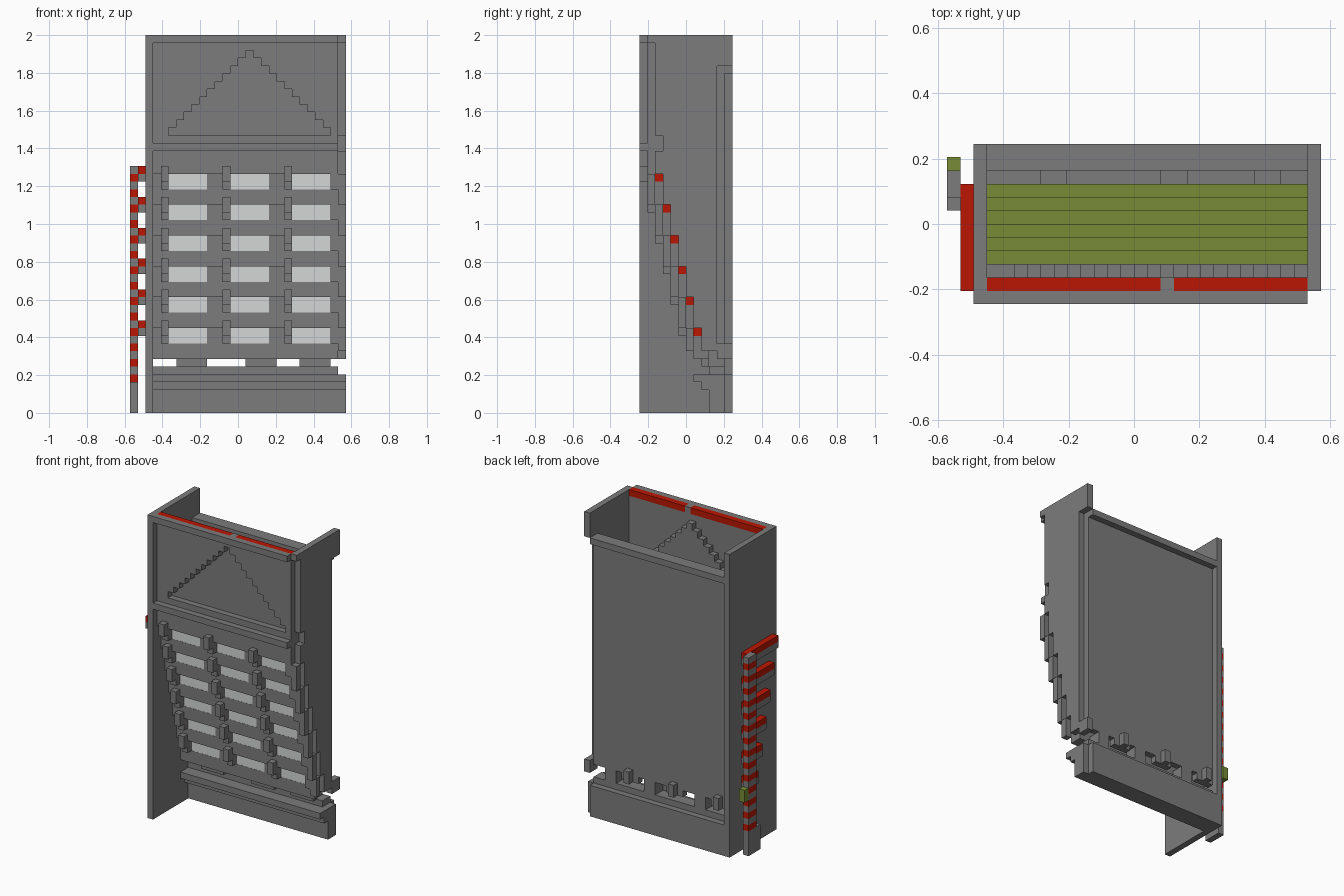
import bpy
import bmesh

U = 2 / 49  # one block

if "Cube" in bpy.data.objects:
    bpy.data.objects.remove(bpy.data.objects["Cube"])


def material(name, rgb):
    m = bpy.data.materials.new(name)
    m.use_nodes = True
    colour = (*rgb, 1)
    m.diffuse_color = colour
    m.node_tree.nodes["Principled BSDF"].inputs["Base Color"].default_value = colour
    return m


GREY = material("grey stone", (.2, .2, .2))
GLASS = material("pale glass", (.66, .68, .67))
RED = material("red", (.5, .008, .001))
GREEN = material("olive green", (.19, .26, .035))


def blocks(name, mat, boxes):
    """One object from boxes given as (x0, x1, y0, y1, z0, z1) in blocks."""
    bm = bmesh.new()
    for x0, x1, y0, y1, z0, z1 in boxes:
        cube = bmesh.ops.create_cube(bm, size=1)
        for v in cube["verts"]:
            v.co.x = ((x0 + x1) / 2 + v.co.x * (x1 - x0) - 14) * U
            v.co.y = ((y0 + y1) / 2 + v.co.y * (y1 - y0) - 6) * U
            v.co.z = ((z0 + z1) / 2 + v.co.z * (z1 - z0)) * U
    mesh = bpy.data.meshes.new(name)
    bm.to_mesh(mesh)
    bm.free()
    mesh.materials.append(mat)
    ob = bpy.data.objects.new(name, mesh)
    bpy.context.collection.objects.link(ob)
    return ob


LEVELS = range(6)

# Side walls; the left one follows the receding facade
blocks("right_wall", GREY, [(2, 3, 0, 12, 0, 49)])
wall = [(27, 28, 2, 10, 36, 45), (27, 28, 2, 12, 45, 48), (27, 28, 1, 12, 48, 49),
        (27, 28, 3, 10, 34, 36), (27, 28, 2, 10, 31, 34)]
wall += [(27, 28, 3 + n, 10, max(8, 27 - 4 * n), 31 - 4 * n) for n in LEVELS]
blocks("left_wall", GREY, wall)
blocks("left_wall_blades", GREY,
       [(27, 28, 1 + n, 2 + n, max(8, 27 - 4 * n), 31 - 4 * n) for n in LEVELS])

# Upper sign panel with a recessed stepped triangle
panel = [(3, 27, 1, 2, 31, 36), (3, 27, 1, 2, 47, 48)]
for r in range(11):
    panel += [(3, 5 + r, 1, 2, 36 + r, 37 + r), (26 - r, 27, 1, 2, 36 + r, 37 + r)]
blocks("sign_panel", GREY, panel)
blocks("sign_triangle", GREY, [(5 + r, 26 - r, 2, 3, 36 + r, 37 + r) for r in range(11)])
blocks("sign_triangle_shelf", GREY, [(3, 27, 2, 3, 34, 36)])
blocks("sign_lower_frame", GREY, [(3, 27, 0, 1, 34, 35)])
blocks("top_beam", GREY, [(3, 27, 0, 1, 48, 49), (16, 17, 1, 2, 48, 49)])
blocks("top_red_strips", RED, [(3, 16, 1, 2, 48, 49), (17, 27, 1, 2, 48, 49)])

# Window levels, each stepping back below the one above
windows = [(5, 10), (13, 18), (21, 26)]
mullions = [(3, 5), (10, 13), (18, 21)]
floors, carpets, panes, piers, teeth, lamps = [], [], [], [], [], []
for n in LEVELS:
    z = 29 - 4 * n
    floors.append((3, 27, 2 + n, 4 + n, z - 2, z))
    carpets.append((3, 27, 3 + n, 4 + n, z, z + .15))
    panes += [(a, b, 2.02 + n, 2.9 + n, z, z + 2) for a, b in windows]
    piers += [(a, b, 2 + n, 3 + n, z, z + 2) for a, b in mullions]
    piers += [(26, 27, 1 + n, 2 + n, z, z + 2), (26, 27, 2 + n, 3 + n, z, z + 1)]
    for a in (4, 12, 20):
        teeth += [(a, a + 1, n, 1 + n, z + 1, z + 3), (a, a + 1, 1 + n, 2 + n, z, z + 3)]
    lamps.append((26, 27, 2 + n, 3 + n, z + 1, z + 2))
blocks("floor_bands", GREY, floors)
blocks("green_floor_tops", GREEN, carpets)
blocks("window_panes", GLASS, panes)
blocks("window_piers", GREY, piers)
blocks("facade_teeth", GREY, teeth)
blocks("red_end_lamps", RED, lamps)

# Base with stepped ledge, and brackets carrying the body above the gap
blocks("base", GREY, [(3, 28, 9, 11, 0, 3), (3, 28, 8, 11, 3, 4), (3, 28, 7, 11, 4, 5),
                      (3, 27, 9, 11, 5, 6), (3, 27, 11, 12, 0, 5)])
brackets = []
for a, b in [(6, 10), (15, 19), (22, 26)]:
    brackets += [(a, b, 8, 9, 6, 8), (a + 1, b - 1, 9, 11, 6, 8)]
blocks("gap_brackets", GREY, brackets)

# Back panel, its lip and small rear blocks
blocks("back_panel", GREY, [(3, 27, 10, 11, 8, 45)])
blocks("back_lip", GREY, [(3, 27, 11, 12, 44, 45)])
blocks("rear_blocks", GREY, [(a, a + 1, 10, 12, 7, 9) for a in (4, 12, 20, 27)])
blocks("rear_block_arms", GREY, [(a - 1, a + 2, 10, 11, 7, 8) for a in (4, 12, 20)])

# Outside ladder: bars shortening downward, beside a striped pole
blocks("ladder_bars", RED, [(1, 2, 1 + n, 9, 31 - 4 * n, 32 - 4 * n) for n in LEVELS])
blocks("ladder_bar_supports", GREY, [(1, 2, 1 + n, 9, 30 - 4 * n, 31 - 4 * n) for n in LEVELS])
blocks("pole_red_stripes", RED, [(0, 1, 8, 10, k, k + 1) for k in range(4, 31, 2)])
blocks("pole_grey_stripes", GREY, [(0, 1, 8, 10, k, k + 1) for k in range(5, 32, 2)])
blocks("pole_foot", GREY, [(0, 1, 7, 10, 0, 4)])
blocks("pole_green_block", GREEN, [(0, 1, 10, 11, 9, 11)])
